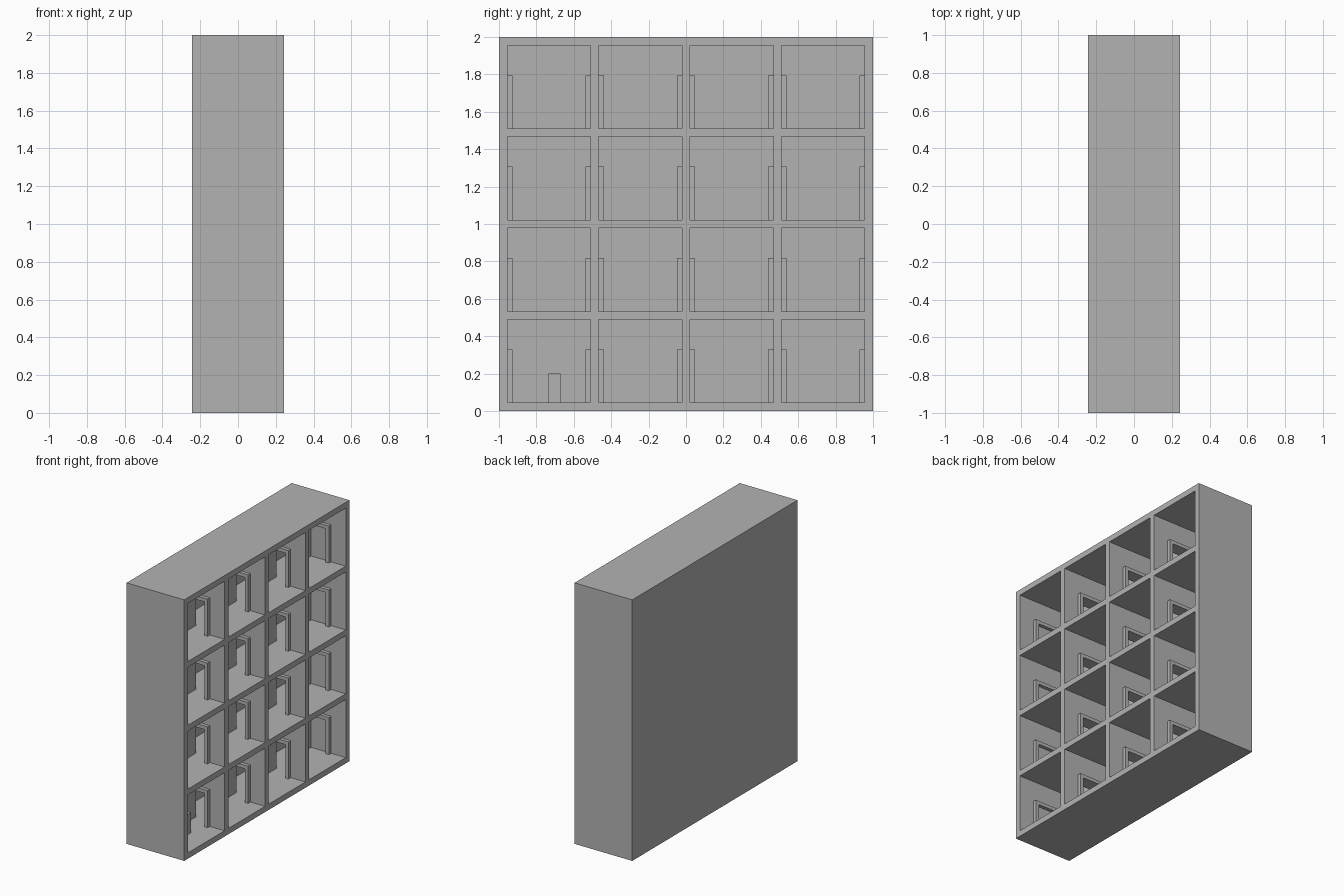
import bpy
import bmesh

cube = bpy.data.objects.get("Cube")
if cube:
    bpy.data.objects.remove(cube)

# Grid proportions: each cell is ten wall thicknesses wide
N = 4
WALL = 2 / 45
CELL = 10 * WALL
PITCH = CELL + WALL
DEPTH = PITCH / 2          # half depth of the block
MID_X = WALL / 2           # middle of a cell, front to back

# Doorway sizes
TRIM = 0.027
FRAME_HALF = 0.098
FRAME_TOP = 0.284

grey = bpy.data.materials.new("plain_grey")
grey.use_nodes = True
colour = (0.45, 0.45, 0.45, 1)
grey.diffuse_color = colour
grey.node_tree.nodes["Principled BSDF"].inputs["Base Color"].default_value = colour


def boxes(name, extents):
    """One object holding a box for each (x0, x1, y0, y1, z0, z1)."""
    bm = bmesh.new()
    for x0, x1, y0, y1, z0, z1 in extents:
        for v in bmesh.ops.create_cube(bm, size=1)["verts"]:
            v.co = ((x0 + x1) / 2 + v.co.x * (x1 - x0),
                    (y0 + y1) / 2 + v.co.y * (y1 - y0),
                    (z0 + z1) / 2 + v.co.z * (z1 - z0))
    mesh = bpy.data.meshes.new(name)
    bm.to_mesh(mesh)
    bm.free()
    mesh.materials.append(grey)
    obj = bpy.data.objects.new(name, mesh)
    bpy.context.collection.objects.link(obj)
    return obj


def combine(target, helper, operation):
    helper.hide_render = True
    mod = target.modifiers.new(operation.lower(), "BOOLEAN")
    mod.operation = operation
    mod.solver = "EXACT"
    mod.object = helper
    bpy.context.view_layer.objects.active = target
    bpy.ops.object.modifier_apply(modifier=mod.name)
    bpy.data.objects.remove(helper)


floors = [WALL + i * PITCH for i in range(N)]
starts = [-1 + z for z in floors]

# Block with a grid of open rooms
cabinet = boxes("room_grid", [(-DEPTH, DEPTH, -1, 1, 0, 2)])
combine(cabinet, boxes("rooms", [
    (-DEPTH + WALL, DEPTH + 0.1, y, y + CELL, z, z + CELL)
    for y in starts for z in floors]), "DIFFERENCE")

# Door frames on every upright wall; the outer walls stay closed
frames, openings = [], []
for z in floors:
    for i in range(N + 1):
        y = -1 + i * PITCH
        y0 = y - TRIM if i > 0 else y + WALL / 2
        y1 = y + WALL + TRIM if i < N else y + WALL / 2
        frames.append((MID_X - FRAME_HALF, MID_X + FRAME_HALF,
                       y0, y1, z - 0.01, z + FRAME_TOP))
        cut0 = y0 - 0.01 if i > 0 else y + WALL
        cut1 = y1 + 0.01 if i < N else y
        openings.append((MID_X - FRAME_HALF + TRIM, MID_X + FRAME_HALF - TRIM,
                         cut0, cut1, z, z + FRAME_TOP - TRIM))
combine(cabinet, boxes("door_frames", frames), "UNION")
combine(cabinet, boxes("doorways", openings), "DIFFERENCE")

# Small upright block standing in the first room
boxes("small_post", [(0.005, 0.072, -0.735, -0.67, WALL, 0.2)])
